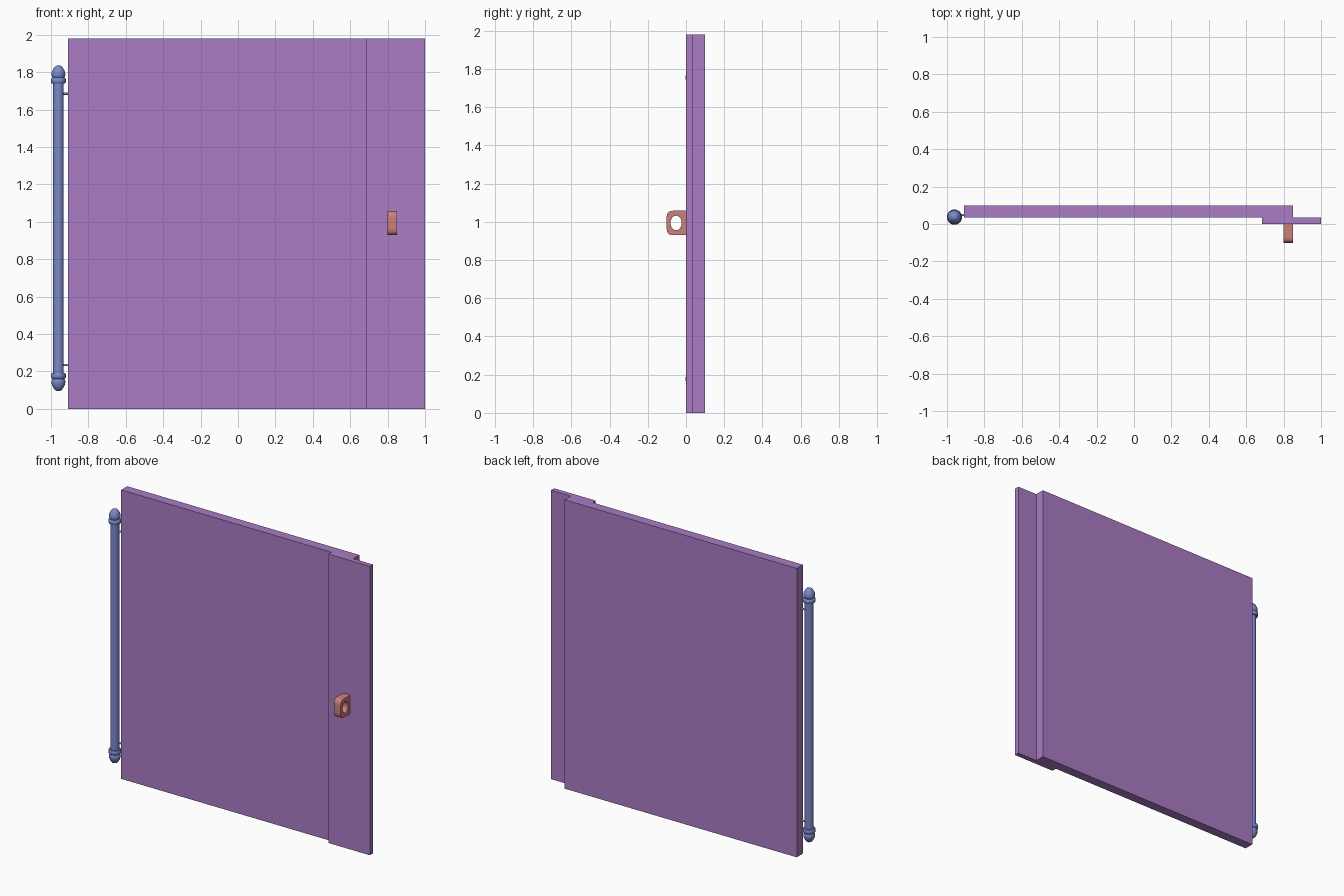
import bpy, bmesh, math

if "Cube" in bpy.data.objects:
    bpy.data.objects.remove(bpy.data.objects["Cube"])


def material(name, color):
    m = bpy.data.materials.new(name)
    m.diffuse_color = color
    m.use_nodes = True
    m.node_tree.nodes["Principled BSDF"].inputs["Base Color"].default_value = m.diffuse_color
    return m


def finish(name, bm, mat, smooth=None):
    bmesh.ops.remove_doubles(bm, verts=bm.verts, dist=1e-5)
    bmesh.ops.recalc_face_normals(bm, faces=bm.faces)
    me = bpy.data.meshes.new(name)
    bm.to_mesh(me)
    bm.free()
    ob = bpy.data.objects.new(name, me)
    bpy.context.collection.objects.link(ob)
    me.materials.append(mat)
    if smooth:
        bpy.context.view_layer.objects.active = ob
        ob.select_set(True)
        bpy.ops.object.shade_smooth_by_angle(angle=math.radians(smooth))
        ob.select_set(False)
    return ob


purple = material("door_purple", (0.40, 0.20, 0.55, 1))
blue = material("pole_blue", (0.20, 0.25, 0.60, 1))
red = material("handle_red", (0.60, 0.22, 0.20, 1))
teal = material("pin_teal", (0.20, 0.50, 0.48, 1))

# Door panel with overlapping closing strip: stepped section extruded upwards
section = [(-0.91, 0.034), (0.685, 0.034), (0.685, 0), (1, 0),
           (1, 0.034), (0.85, 0.034), (0.85, 0.1), (-0.91, 0.1)]
bm = bmesh.new()
face = bm.faces.new([bm.verts.new((x, y, 0)) for x, y in section])
ext = bmesh.ops.extrude_face_region(bm, geom=[face])
bmesh.ops.translate(bm, vec=(0, 0, 1.98),
                    verts=[v for v in ext["geom"] if isinstance(v, bmesh.types.BMVert)])
finish("door_panel", bm, purple)

# Hinge pole with mirrored collars and finials: lathed half profile (radius, height)
PX, PY, PZ = -0.96, 0.037, 0.966
half = [(0.028, 0.774), (0.036, 0.775), (0.039, 0.780), (0.0405, 0.789),
        (0.039, 0.798), (0.036, 0.803), (0.031, 0.805), (0.035, 0.812),
        (0.037, 0.821), (0.036, 0.831), (0.032, 0.843), (0.025, 0.856),
        (0.016, 0.866), (0.008, 0.870), (0, 0.8715)]
profile = [(r, -z) for r, z in reversed(half)] + half
bm = bmesh.new()
verts = [bm.verts.new((PX + r, PY, PZ + z)) for r, z in profile]
edges = [bm.edges.new(pair) for pair in zip(verts, verts[1:])]
bmesh.ops.spin(bm, geom=verts + edges, cent=(PX, PY, PZ), axis=(0, 0, 1),
               angle=math.tau, steps=32, use_duplicate=False)
finish("hinge_pole", bm, blue, 40)

# Hinge pins joining pole and panel
for label, z in (("lower", 0.235), ("upper", 1.685)):
    bm = bmesh.new()
    bmesh.ops.create_cone(bm, cap_ends=True, segments=16, radius1=0.006,
                          radius2=0.006, depth=0.05)
    for v in bm.verts:
        v.co = (-0.925 + v.co.z, 0.048 + v.co.x, z + v.co.y)
    finish(label + "_hinge_pin", bm, teal, 40)

# Pull handle: rounded loop with an oval hole, swept across its width
N = 64
HY, HZ = -0.052, 0.994


def handle_outline(a):
    c, s = math.cos(a), math.sin(a)
    power = 2 / 4.0
    y = math.copysign(abs(c) ** power, c) * (0.052 if c > 0 else 0.05)
    z = math.copysign(abs(s) ** power, s) * 0.064
    if c > 0:  # square end against the door
        k = max(abs(c) / 0.052, abs(s) / 0.064)
        y, z = c / k, s / k
    return HY + y, HZ + z


corner = math.atan2(0.064, 0.052)
angles = sorted([math.tau * i / N for i in range(N)] + [corner, math.tau - corner])
bm = bmesh.new()
rings = []
for a in angles:
    oy, oz = handle_outline(a)
    iy, iz = HY + 0.029 * math.cos(a), HZ + 0.038 * math.sin(a)
    rings.append([bm.verts.new(p) for p in ((0.798, oy, oz), (0.85, oy, oz),
                                            (0.85, iy, iz), (0.798, iy, iz))])
for i, ring in enumerate(rings):
    nxt = rings[(i + 1) % len(rings)]
    for j in range(4):
        k = (j + 1) % 4
        bm.faces.new((ring[j], ring[k], nxt[k], nxt[j]))
finish("pull_handle", bm, red, 35)
